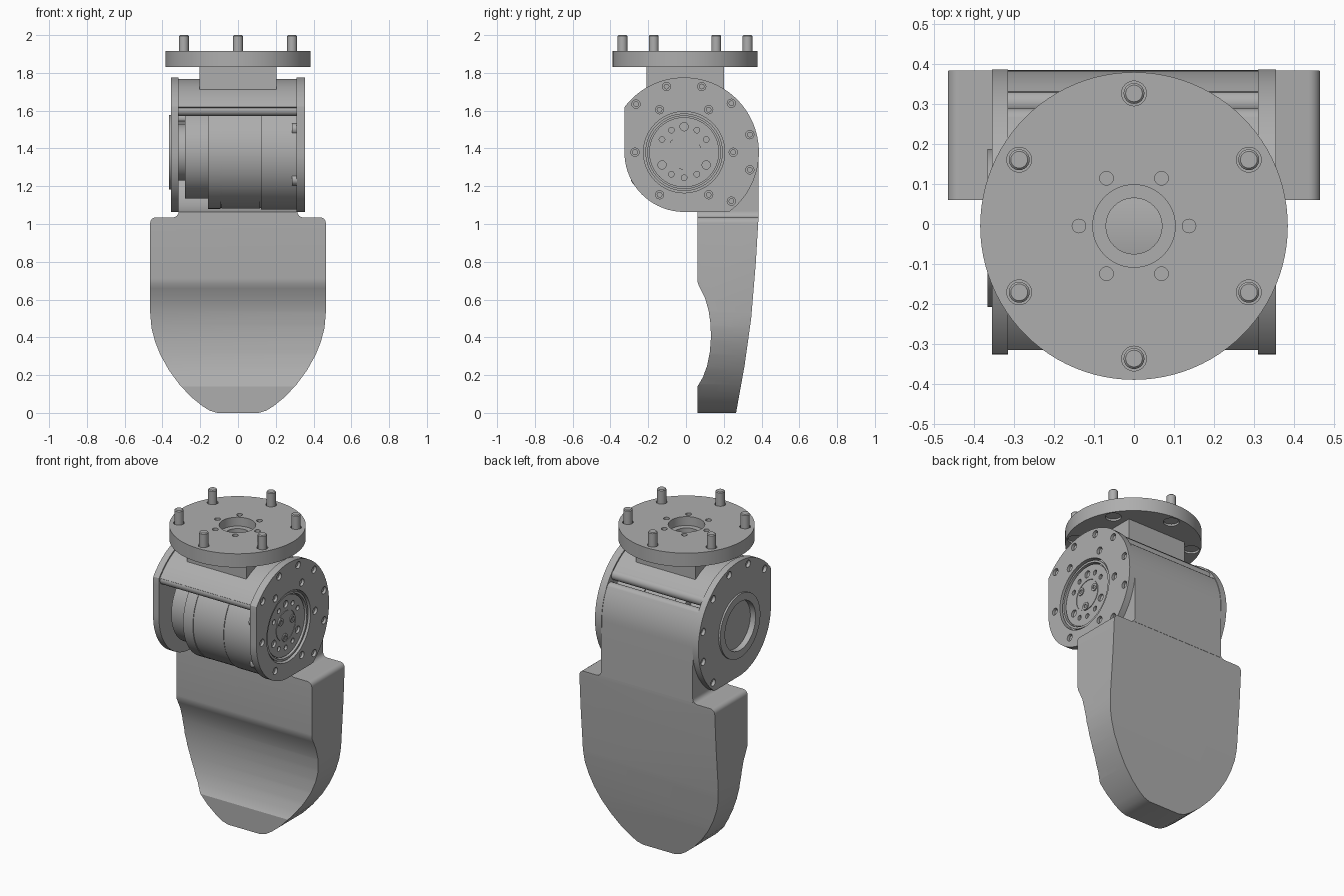
import bpy, bmesh, math
from mathutils import Vector

if "Cube" in bpy.data.objects:
    bpy.data.objects.remove(bpy.data.objects["Cube"])

metal = bpy.data.materials.new("brushed_grey")
metal.use_nodes = True
GREY = (0.42, 0.42, 0.42, 1)
metal.diffuse_color = GREY
metal.node_tree.nodes["Principled BSDF"].inputs["Base Color"].default_value = GREY

CY, CZ = -0.01, 1.38          # joint axis, running along x
parts = []


def prism(name, pts, axis, lo, hi):
    """Extrude a 2D outline along an axis; x uses (y, z), y uses (x, z), z uses (x, y)."""
    place = {"x": lambda a, b, t: (t, a, b),
             "y": lambda a, b, t: (a, t, b),
             "z": lambda a, b, t: (a, b, t)}[axis]
    bm = bmesh.new()
    low = [bm.verts.new(place(a, b, lo)) for a, b in pts]
    high = [bm.verts.new(place(a, b, hi)) for a, b in pts]
    bm.faces.new(low)
    bm.faces.new(high)
    for i in range(len(pts)):
        j = (i + 1) % len(pts)
        bm.faces.new((low[i], low[j], high[j], high[i]))
    bmesh.ops.recalc_face_normals(bm, faces=bm.faces)
    me = bpy.data.meshes.new(name)
    bm.to_mesh(me)
    bm.free()
    me.materials.append(metal)
    ob = bpy.data.objects.new(name, me)
    bpy.context.collection.objects.link(ob)
    parts.append(ob)
    return ob


def arc(a, b, r, start, end, n):
    return [(a + r * math.cos(math.radians(start + (end - start) * i / n)),
             b + r * math.sin(math.radians(start + (end - start) * i / n)))
            for i in range(n + 1)]


def cyl(name, axis, a, b, r, lo, hi, n=32):
    return prism(name, arc(a, b, r, 0, 360, n)[:-1], axis, lo, hi)


def boolean(ob, tools, operation="DIFFERENCE"):
    """Apply each tool to the object, then discard it."""
    for tool in tools:
        mod = ob.modifiers.new("cut", "BOOLEAN")
        mod.operation, mod.object, mod.solver = operation, tool, "EXACT"
        deps = bpy.context.evaluated_depsgraph_get()
        me = bpy.data.meshes.new_from_object(ob.evaluated_get(deps))
        ob.modifiers.clear()
        ob.data = me
        parts.remove(tool)
        bpy.data.objects.remove(tool)
    return ob


def polar(r, degrees):
    t = math.radians(degrees)
    return CY + r * math.cos(t), CZ + r * math.sin(t)


# Paddle: front outline crossed with the scooped side profile
half = [(0.11, 0), (0.15, 0.012), (0.19, 0.037), (0.25, 0.086), (0.31, 0.15), (0.365, 0.225),
        (0.41, 0.305), (0.44, 0.38), (0.458, 0.45), (0.465, 0.53)]
half += arc(0.435, 1.005, 0.03, 0, 90, 6)
half += [(x, z) for x, z in arc(0.345, 1.065, 0.03, 270, 180, 6)]
outline = half + [(-x, z) for x, z in reversed(half)]
side = [(0.06, 0), (0.06, 0.14), (0.07, 0.155), (0.09, 0.19), (0.112, 0.25), (0.126, 0.32),
        (0.132, 0.4), (0.13, 0.47), (0.12, 0.54), (0.1, 0.61), (0.075, 0.66), (0.063, 0.685),
        (0.06, 0.71), (0.06, 1.1), (0.385, 1.1), (0.383, 1.02), (0.37, 0.8), (0.345, 0.5),
        (0.31, 0.25), (0.265, 0)]
paddle = prism("paddle", outline, "y", -0.1, 0.6)
boolean(paddle, [prism("profile", side, "x", -0.6, 0.6)], "INTERSECT")
boolean(paddle, [cyl("bore", "x", CY, CZ, 0.325, -0.5, 0.5, 64)])

# Back shell rising from the paddle and wrapping the motor
back = [(0.06, 1.04), (0.385, 1.04)] + arc(CY, CZ, 0.393, 0, 30, 8)
back += arc(CY, CZ, 0.325, 30, -77, 24)
prism("back_shell", back, "x", -0.315, 0.315)
prism("top_shell", arc(CY, CZ, 0.387, 42, 142, 30) + arc(CY, CZ, 0.32, 142, 42, 30),
      "x", -0.315, 0.315)
cyl("shell_front_lip", "x", *polar(0.353, 141), 0.03, -0.315, 0.315, 20)
for k, angle in enumerate((42, 30)):
    cyl(f"slot_rail_{k}", "x", *polar(0.36, angle), 0.031, -0.315, 0.315, 20)

# End plates: large arc at top and back, trimmed flat at front and bottom
plate = []
for i in range(96):
    t = i * 360 / 96
    if 180 <= t <= 270:
        plate.append(polar(0.316, t))
    else:
        y, z = polar(0.396, t)
        plate.append((max(y, CY - 0.316), max(z, CZ - 0.316)))
outer = [(0.36, a) for a in (75, 105, 46, 135, 15, -15, -46)]
inner = [(0.26, a) for a in (0, 180, 60, 120, 240, 300)]

right_plate = prism("right_end_plate", plate, "x", 0.31, 0.355)
boolean(right_plate, [cyl("bore", "x", CY, CZ, 0.215, 0.2, 0.5, 64)])
boolean(right_plate, [cyl("hole", "x", *polar(r, a), 0.022, 0.33, 0.4, 16) for r, a in outer + inner])
for k, (r, a) in enumerate(outer + inner):
    cyl(f"right_plate_screw_{k}", "x", *polar(r, a), 0.015, 0.325, 0.343, 12)

left_plate = prism("left_end_plate", plate, "x", -0.355, -0.315)
boolean(left_plate, [cyl("bore", "x", CY, CZ, 0.15, -0.5, -0.2, 48)])
boolean(left_plate, [cyl("hole", "x", *polar(r, a), 0.022, -0.4, -0.335, 16) for r, a in outer])
hub = cyl("left_hub_ring", "x", CY, CZ, 0.197, -0.366, -0.35, 48)
boolean(hub, [cyl("bore", "x", CY, CZ, 0.15, -0.5, -0.2, 48)])
cap = cyl("left_hub_cap", "x", CY, CZ, 0.15, -0.33, -0.27, 48)

# Motor body in stepped sections
for name, r, lo, hi in (("motor_rear", 0.245, -0.28, -0.15), ("motor_collar", 0.3, -0.16, -0.093),
                        ("motor_seam", 0.296, -0.095, -0.085), ("motor_body", 0.299, -0.088, 0.117),
                        ("motor_body_seam", 0.295, 0.115, 0.125), ("motor_front", 0.303, 0.122, 0.313)):
    cyl(name, "x", CY, CZ, r, lo, hi, 64)
for k, a in enumerate((155, 210)):
    cyl(f"motor_clip_{k}", "x", *polar(0.29, a), 0.03, 0.285, 0.313, 16)

# Output face inside the right plate
ring = cyl("output_ring", "x", CY, CZ, 0.205, 0.3, 0.345, 64)
boolean(ring, [cyl("bore", "x", CY, CZ, 0.192, 0.2, 0.5, 64)])
face = cyl("output_face", "x", CY, CZ, 0.185, 0.3, 0.335, 64)
boolean(face, [cyl("hole", "x", *polar(0.135, 30 * i + 30), 0.022 if i % 4 == 2 else 0.015,
                   0.32, 0.4, 16) for i in range(12) if i not in (5, 11)])
boolean(face, [cyl("groove", "x", CY, CZ, 0.095, 0.331, 0.4, 48)])
cyl("output_centre", "x", CY, CZ, 0.091, 0.32, 0.335, 48)
for k in range(3):
    screw = cyl(f"output_screw_{k}", "x", *polar(0.068, 20 + 120 * k), 0.024, 0.33, 0.341, 20)
    boolean(screw, [cyl("socket", "x", *polar(0.068, 20 + 120 * k), 0.012, 0.333, 0.4, 6)])

# Pedestal and mounting flange
FY = -0.005
pedestal = prism("pedestal", [(-0.205, -0.21), (0.205, -0.21), (0.205, 0.2), (-0.205, 0.2)],
                 "z", 1.66, 1.832)
boolean(pedestal, [cyl("hollow", "x", CY, CZ, 0.33, -0.4, 0.4, 64),
                   cyl("bore", "z", 0, FY, 0.07, 1.76, 2, 32)])
flange = cyl("mounting_flange", "z", 0, FY, 0.384, 1.83, 1.915, 96)
boolean(flange, [cyl("step", "z", 0, FY, 0.103, 1.86, 2, 48), cyl("bore", "z", 0, FY, 0.07, 1.8, 2, 32)])
for k in range(6):
    t = math.radians(60 * k)
    boolean(flange, [cyl("hole", "z", 0.1375 * math.cos(t), FY + 0.1375 * math.sin(t),
                         0.017, 1.88, 2, 16)])
    x, y = 0.331 * math.sin(t), FY + 0.331 * math.cos(t)
    boolean(flange, [cyl("counterbore", "z", x, y, 0.045, 1.8, 1.865, 24),
                     cyl("clearance", "z", x, y, 0.031, 1.8, 2, 24)])
    pin = cyl(f"mounting_pin_{k}", "z", x, y, 0.026, 1.85, 2.0, 24)
    bevel = pin.modifiers.new("tip", "BEVEL")
    bevel.width, bevel.segments = 0.005, 1
    cyl(f"pin_head_{k}", "z", x, y, 0.042, 1.84, 1.866, 24)

# Smooth the curved faces, keep edges crisp
bpy.ops.object.select_all(action="DESELECT")
for ob in parts:
    ob.select_set(True)
bpy.context.view_layer.objects.active = parts[0]
bpy.ops.object.shade_smooth_by_angle(angle=math.radians(30))
